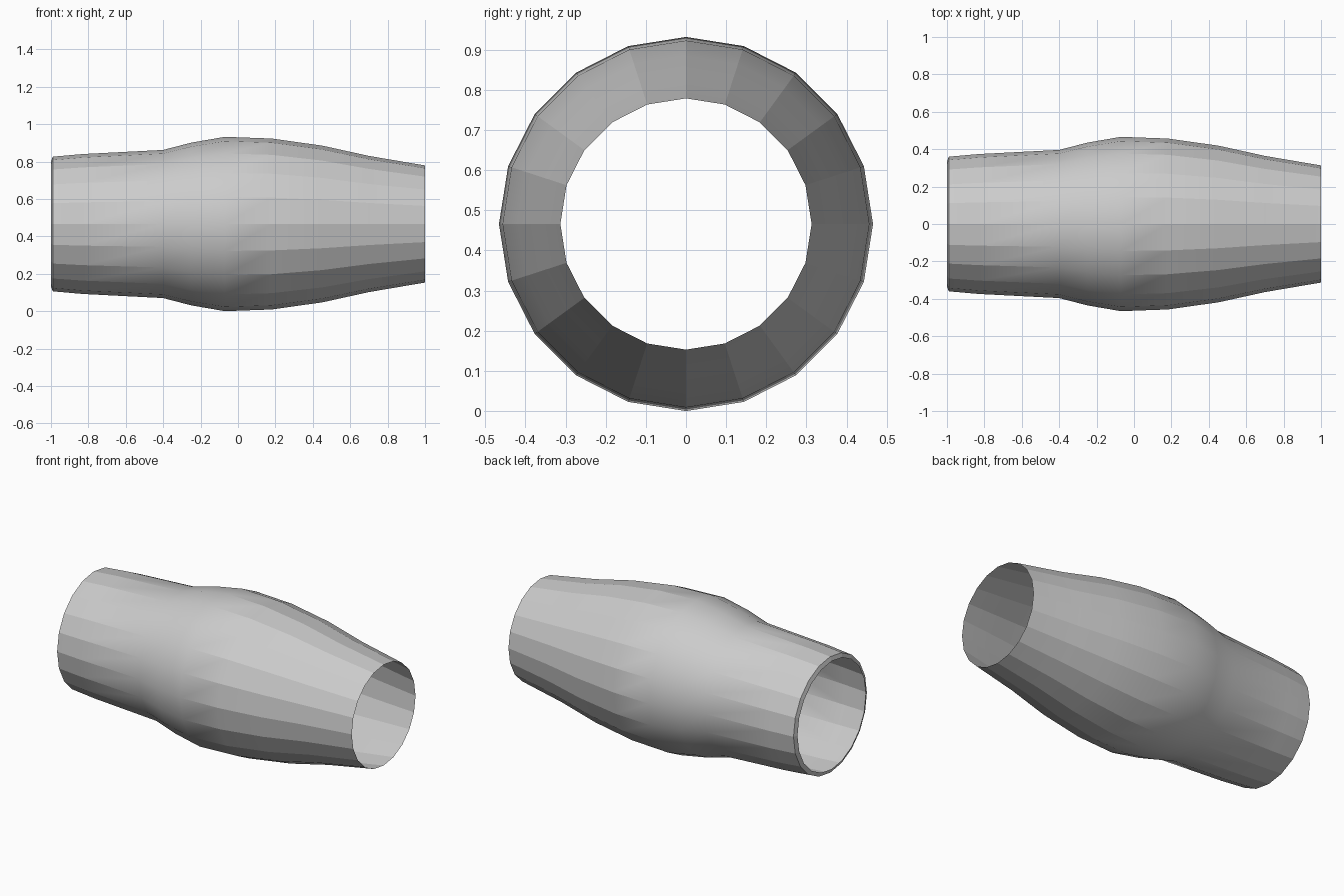
import bpy, bmesh
from math import sin, cos, pi

if "Cube" in bpy.data.objects:
    bpy.data.objects.remove(bpy.data.objects["Cube"])

SIDES = 20
R_MAX = 0.466
# (x, radius) from the inturned lip to the open narrow end
PROFILE = [(-1.0, 0.335), (-0.99, 0.36), (-0.83, 0.374), (-0.4, 0.396),
           (-0.25, 0.435), (-0.07, R_MAX), (0.18, 0.457), (0.45, 0.419),
           (0.7, 0.364), (1.0, 0.313)]

# Barrel shell: revolve the profile around the x axis
bm = bmesh.new()
rings = [[bm.verts.new((x, r * sin(2 * pi * i / SIDES),
                        R_MAX + r * cos(2 * pi * i / SIDES)))
          for i in range(SIDES)] for x, r in PROFILE]
for a, b in zip(rings, rings[1:]):
    for i in range(SIDES):
        j = (i + 1) % SIDES
        bm.faces.new((a[i], b[i], b[j], a[j])).smooth = True
bmesh.ops.recalc_face_normals(bm, faces=bm.faces)
# make sure the outside faces outward
f = max(bm.faces, key=lambda f: f.calc_center_median().z)
if f.normal.z < 0:
    bmesh.ops.reverse_faces(bm, faces=bm.faces)

# Facets stay crisp toward both ends, the waist is smooth
for e in bm.edges:
    x0, x1 = (v.co.x for v in e.verts)
    lengthwise = abs(x0 - x1) > 1e-4
    mid = (x0 + x1) / 2
    if lengthwise:
        e.smooth = -0.4 < mid < -0.07
    else:
        e.smooth = abs(mid + 0.99) > 1e-3

mesh = bpy.data.meshes.new("barrel_shell")
bm.to_mesh(mesh)
bm.free()
bpy.context.collection.objects.link(bpy.data.objects.new("barrel_shell", mesh))
